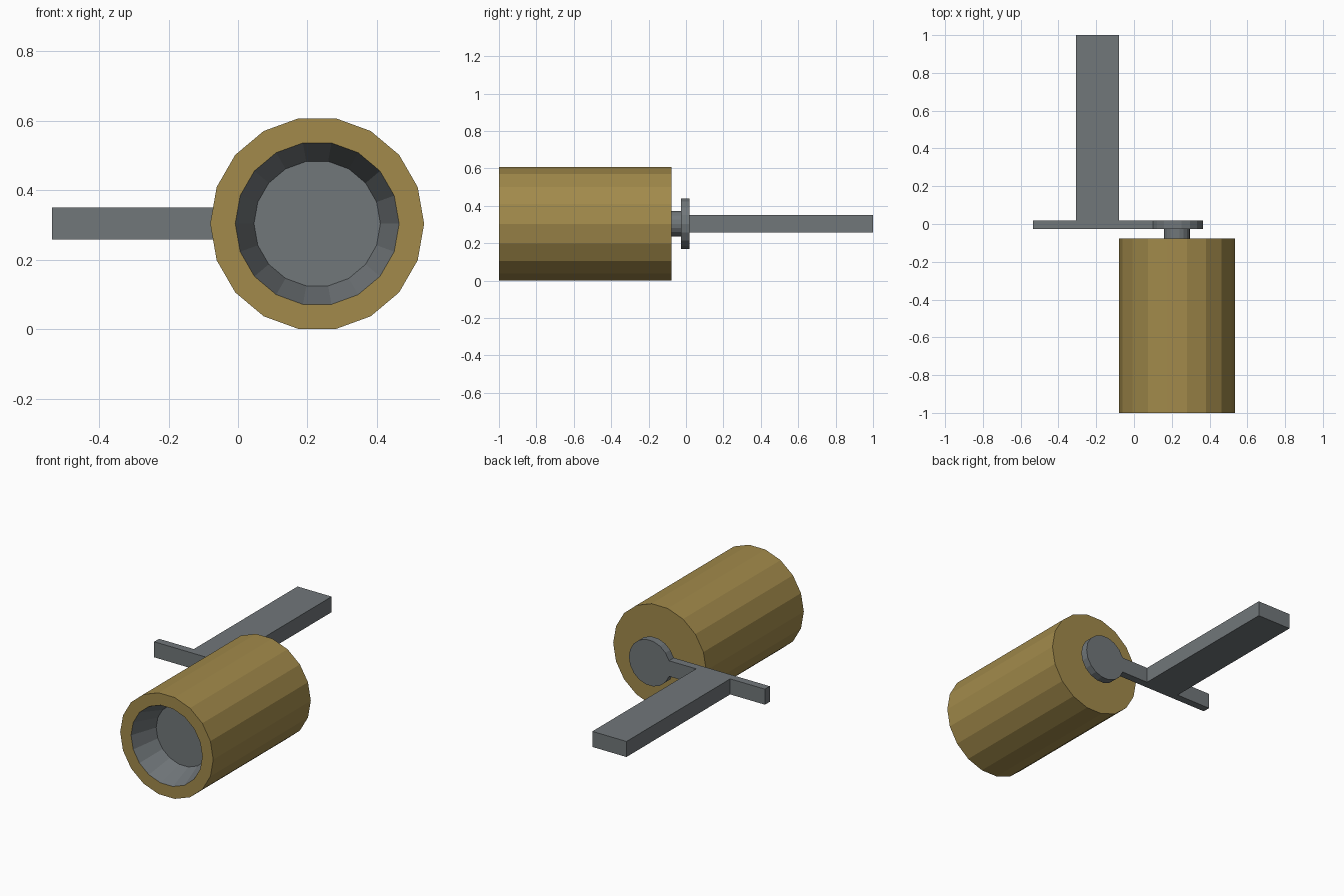
import bpy, bmesh, math

if "Cube" in bpy.data.objects:
    bpy.data.objects.remove(bpy.data.objects["Cube"])

SIDES = 18
CX, CZ = 0.228, 0.304   # axis of the turned parts


def material(name, color):
    m = bpy.data.materials.new(name)
    m.diffuse_color = (*color, 1)
    m.use_nodes = True
    m.node_tree.nodes["Principled BSDF"].inputs["Base Color"].default_value = m.diffuse_color
    return m


brass = material("brass_yellow", (0.36, 0.255, 0.07))
steel = material("steel_grey", (0.165, 0.184, 0.194))


def finish(name, bm, mats):
    bmesh.ops.recalc_face_normals(bm, faces=bm.faces)
    me = bpy.data.meshes.new(name)
    bm.to_mesh(me)
    bm.free()
    for m in mats:
        me.materials.append(m)
    ob = bpy.data.objects.new(name, me)
    bpy.context.collection.objects.link(ob)
    return ob


def lathe(name, profile, mats, band_mats=None):
    """Turn (radius, y) points about the y axis and cap both ends."""
    bm = bmesh.new()
    rings = []
    for r, y in profile:
        rings.append([bm.verts.new((CX + r * math.cos(a), y, CZ + r * math.sin(a)))
                      for a in (2 * math.pi * i / SIDES for i in range(SIDES))])
    band_mats = band_mats or [0] * (len(profile) + 1)
    bm.faces.new(rings[0]).material_index = band_mats[0]
    for k, (a, b) in enumerate(zip(rings, rings[1:])):
        for i in range(SIDES):
            j = (i + 1) % SIDES
            bm.faces.new((a[i], a[j], b[j], b[i])).material_index = band_mats[k + 1]
    bm.faces.new(rings[-1]).material_index = band_mats[-1]
    return finish(name, bm, mats)


# Body: back cap, outer wall, front rim, tapered grey recess, grey floor
lathe("body", [(0.308, -0.077), (0.308, -1.0), (0.236, -1.0), (0.182, -0.84)],
      [brass, steel], [0, 0, 0, 1, 1])

# Neck and round plate behind the body
lathe("neck", [(0.069, -0.08), (0.069, -0.02)], [steel])
lathe("cam_disc", [(0.137, -0.027), (0.137, 0.019)], [steel])

# T-shaped arm: thin crossbar and long tail as one extruded outline
outline = [(-0.536, -0.027), (0.15, -0.027), (0.15, 0.019), (-0.08, 0.019),
           (-0.08, 1.0), (-0.306, 1.0), (-0.306, 0.019), (-0.536, 0.019)]
bm = bmesh.new()
base = bm.faces.new([bm.verts.new((x, y, 0.258)) for x, y in outline])
ext = bmesh.ops.extrude_face_region(bm, geom=[base])
top = [v for v in ext["geom"] if isinstance(v, bmesh.types.BMVert)]
bmesh.ops.translate(bm, verts=top, vec=(0, 0, 0.093))
finish("arm", bm, [steel])
